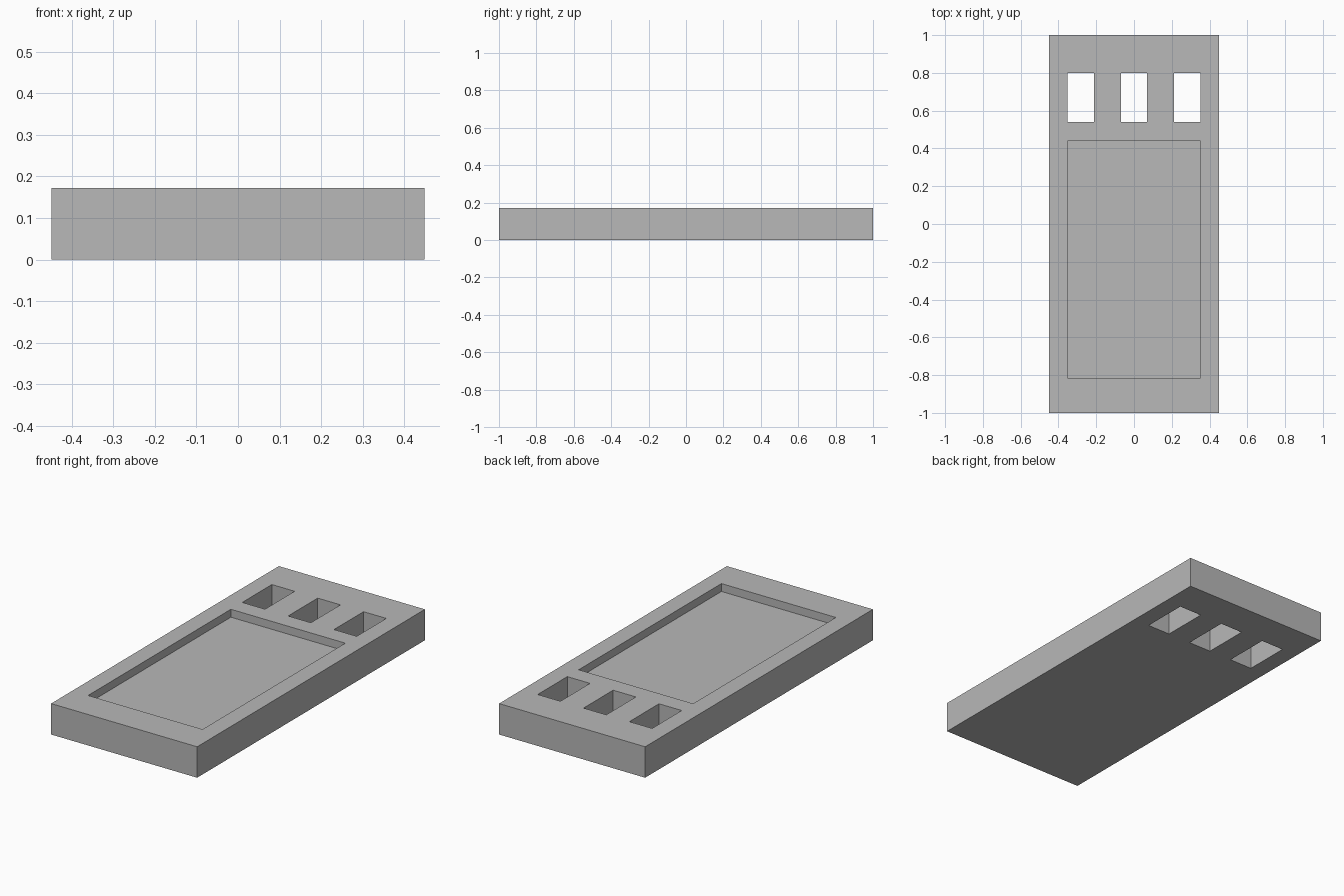
import bpy

WIDTH, LENGTH, HEIGHT = 0.898, 2.0, 0.172
RECESS_DEPTH = 0.044

default_cube = bpy.data.objects.get("Cube")
if default_cube:
    bpy.data.objects.remove(default_cube, do_unlink=True)

grey = bpy.data.materials.new("plain_grey")
grey.use_nodes = True
colour = (0.48, 0.48, 0.48, 1)
grey.diffuse_color = colour
grey.node_tree.nodes["Principled BSDF"].inputs["Base Color"].default_value = colour


def box(name, low, high):
    """Box between two opposite corners."""
    bpy.ops.mesh.primitive_cube_add(size=1)
    obj = bpy.context.object
    obj.name = name
    for v in obj.data.vertices:
        v.co = [high[i] if v.co[i] > 0 else low[i] for i in range(3)]
    obj.data.materials.append(grey)
    return obj


def cut(target, cutter):
    """Subtract the cutter for good, then discard it."""
    cutter.hide_render = True
    mod = target.modifiers.new(cutter.name, "BOOLEAN")
    mod.operation = "DIFFERENCE"
    mod.solver = "EXACT"
    mod.object = cutter
    bpy.context.view_layer.objects.active = target
    bpy.ops.object.modifier_apply(modifier=mod.name)
    bpy.data.objects.remove(cutter, do_unlink=True)


# Solid slab
slab = box("slab", (-WIDTH / 2, -LENGTH / 2, 0), (WIDTH / 2, LENGTH / 2, HEIGHT))

# Shallow rectangular tray in the top
cut(slab, box("tray_cutter", (-0.352, -0.814, HEIGHT - RECESS_DEPTH),
              (0.352, 0.44, HEIGHT + 0.1)))

# Row of three through slots near the back
for x in (-0.282, 0, 0.282):
    cut(slab, box("slot_cutter", (x - 0.07, 0.54, -0.1), (x + 0.07, 0.8, HEIGHT + 0.1)))
